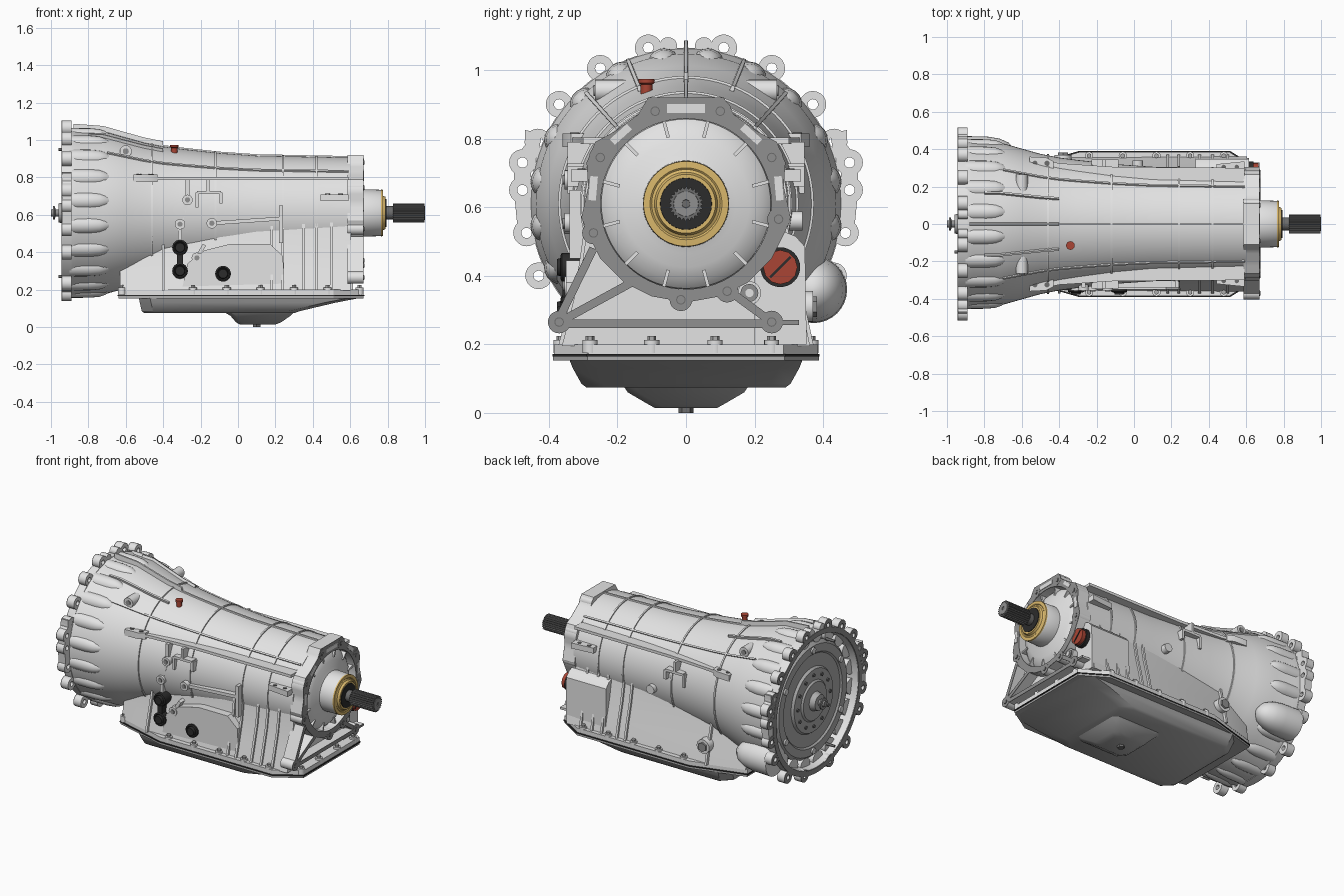
import bpy, bmesh
from math import sin, cos, pi, radians, hypot

cube = bpy.data.objects.get("Cube")
if cube:
    bpy.data.objects.remove(cube, do_unlink=True)


def material(name, r, g, b):
    m = bpy.data.materials.new(name)
    m.use_nodes = True
    m.diffuse_color = (r, g, b, 1)
    m.node_tree.nodes["Principled BSDF"].inputs["Base Color"].default_value = (r, g, b, 1)
    return m


CAST = material("cast_aluminium", .77, .77, .77)
FACE = material("machined_grey", .28, .28, .28)
PAN = material("pan_grey", .42, .42, .42)
STEEL = material("dark_steel", .15, .15, .15)
BLACK = material("black_rubber", .025, .025, .025)
GOLD = material("brass", .7, .48, .15)
RED = material("red_plastic", .4, .06, .035)
CZ = .61  # height of the shaft axis


def loft(name, rings, mat, loop=False):
    """Skin equal-length rings; cap both ends or close them into a tube."""
    bm = bmesh.new()
    vs = [[bm.verts.new(p) for p in ring] for ring in rings]
    n = len(vs[0])
    pairs = list(zip(vs, vs[1:])) + ([(vs[-1], vs[0])] if loop else [])
    for a, b in pairs:
        for i in range(n):
            j = (i + 1) % n
            bm.faces.new((a[i], a[j], b[j], b[i]))
    if not loop:
        bm.faces.new(vs[0][::-1])
        bm.faces.new(vs[-1])
    bmesh.ops.recalc_face_normals(bm, faces=bm.faces)
    me = bpy.data.meshes.new(name)
    bm.to_mesh(me)
    bm.free()
    me.materials.append(mat)
    me.shade_smooth()
    me.set_sharp_from_angle(angle=radians(32))
    ob = bpy.data.objects.new(name, me)
    bpy.context.collection.objects.link(ob)


def place(axis, t, u, v):
    return {"X": (t, u, v), "Y": (u, t, v), "Z": (u, v, t)}[axis]


def lathe(name, pts, mat, at=(0, CZ), axis="X", n=32, loop=False):
    """Turn (position, radius) points about a line parallel to an axis."""
    ang = [2 * pi * i / n for i in range(n)]
    loft(name, [[place(axis, t, at[0] + r * sin(a), at[1] + r * cos(a)) for a in ang]
                for t, r in pts], mat, loop)


def cyl(name, at, r, lo, hi, mat, axis="X", n=20):
    lathe(name, [(lo, r), (hi, r)], mat, at, axis, n)


def prism(name, poly, lo, hi, mat, axis="X"):
    loft(name, [[place(axis, t, u, v) for u, v in poly] for t in (lo, hi)], mat)


def bar(name, p, q, w, lo, hi, mat, axis="X"):
    dx, dy = q[0] - p[0], q[1] - p[1]
    k = w / 2 / hypot(dx, dy)
    nx, ny = -dy * k, dx * k
    prism(name, [(p[0] + nx, p[1] + ny), (q[0] + nx, q[1] + ny),
                 (q[0] - nx, q[1] - ny), (p[0] - nx, p[1] - ny)], lo, hi, mat, axis)


def outline(x0, x1, w, c, front=None, rear=None):
    """Rectangle with chamfered corners, optionally longer along x."""
    f, r = front or c, rear or c
    return [(x0 + f, -w), (x1 - r, -w), (x1, c - w), (x1, w - c),
            (x1 - r, w), (x0 + f, w), (x0, w - c), (x0, c - w)]


def polar(r, a):
    return r * sin(a), CZ + r * cos(a)


# Main case: open bell tapering to the rear
CASE = [(-.89, .452), (-.86, .443), (-.72, .437), (-.6, .403), (-.5, .375), (-.4, .355),
        (-.3, .342), (-.1, .32), (.1, .306), (.6, .296)]
lathe("main_case", [(-.8, .3), (-.8, .39), (-.935, .42), (-.935, .45)] + CASE, CAST, n=96)


def case_r(x):
    for (a, r), (b, s) in zip(CASE, CASE[1:]):
        if a <= x <= b:
            return r + (s - r) * (x - a) / (b - a)
    return CASE[-1][1]


def rib(name, a, xs, h, w=.014):
    rings = []
    for x in xs:
        ring = []
        for r, s in ((-.02, -w), (h, -w * .6), (h, w * .6), (-.02, w)):
            y, z = polar(case_r(x) + r, a)
            ring.append((x, y + s * cos(a) * .6, z - s * sin(a) * .6))
        rings.append(ring)
    loft(name, rings, CAST)


# Long ribs, hoops and bell fins
ALONG = [-.7, -.6, -.5, -.4, -.3, -.1, .1, .59]
for deg in (-42, 0, 42):
    rib("long_rib", radians(deg), ALONG, .008)
rib("top_fin", 0, [-.88, -.72, -.6, -.5, -.4], .028)
for deg in (-22, 22):
    rib("bell_fin", radians(deg), [-.8, -.72, -.6, -.5, -.4], .016)
for x in (-.46, -.12, .24, .42):
    r = case_r(x)
    lathe("hoop_rib", [(x - .007, r - .01), (x - .005, r + .006), (x + .005, r + .006),
                       (x + .007, r - .01)], CAST, n=72, loop=True)
for i in range(20):
    lathe("bell_scallop", [(-.9, .05), (-.79, .049), (-.74, .044), (-.71, .034), (-.69, .02)],
          CAST, polar(.409, 2 * pi * (i + .5) / 20), n=20)

# Bell flange with drilled ears
lathe("bell_flange", [(-.94, .42), (-.94, .455), (-.89, .455), (-.89, .42)], CAST, n=96, loop=True)
lathe("bell_joint_face", [(-.944, .422), (-.944, .454), (-.938, .454), (-.938, .422)],
      FACE, n=96, loop=True)
EARS = [(.11, 1.065), (.25, 1.005), (.37, .9), (.432, .79), (.477, .73), (.477, .65),
        (.465, .525), (.43, .4), (.3, .235), (.13, .178)]
for s in (-1, 1):
    for y, z in EARS:
        for mat, lo, hi in ((CAST, -.938, -.89), (FACE, -.943, -.938)):
            lathe("bell_ear", [(lo, .015), (lo, .039), (hi, .039), (hi, .015)], mat, (s * y, z),
                  n=20, loop=True)
    cyl("top_ear", (s * .052, 1.07), .026, -.94, -.89, CAST)
    prism("ear_corner", [(s * .42, .815), (s * .47, .825), (s * .47, .775), (s * .43, .76)],
          -.94, -.89, CAST)
    for (a, b), (c, d) in zip(EARS[3:6], EARS[4:7]):
        f = .02 / hypot(c - a, d - b)
        bar("ear_web", (s * (a + f * (c - a)), b + f * (d - b)),
            (s * (c - f * (c - a)), d - f * (d - b)), .05, -.94, -.89, CAST)
for z in (.95, .27):
    cyl("dowel", (-.15, z), .008, -.96, -.79, STEEL, n=12)

# Torque converter inside the bell
lathe("converter", [(-.8, .37), (-.89, .37), (-.91, .35), (-.91, .3), (-.9, .29), (-.9, .21),
                    (-.915, .2), (-.915, .13), (-.925, .12), (-.925, .06), (-.96, .05),
                    (-.96, .02)], PAN, n=64)
lathe("converter_pilot", [(-.95, .02), (-.975, .018), (-.98, .036), (-.988, .036),
                          (-.99, .02), (-1, .018)], FACE, n=24)
for i in range(12):
    cyl("converter_bolt", polar(.165, i * pi / 6), .012, -.922, -.9, STEEL, n=6)
for i in range(6):
    cyl("converter_lug", polar(.325, i * pi / 3), .02, -.92, -.9, CAST, n=12)
lathe("starter_bulge", [(-.9, .098), (-.78, .095), (-.72, .085), (-.67, .063), (-.64, .03),
                        (-.635, .005)], CAST, (.372, .36))

# Lower skirt joining the case to the pan
SKIRT = [(-.285, .56), (-.305, .42), (-.335, .3), (-.362, .195), (.362, .195), (.34, .3),
         (.31, .42), (.285, .56)]


def skirt_ring(x, k):
    return [(x, y * k, z) for y, z in SKIRT]


loft("lower_skirt", [skirt_ring(-.63, .8), skirt_ring(-.4, .98), skirt_ring(.605, 1)], CAST)
for x in (-.4, .18, .24, .35, .42, .5):
    loft("skirt_rib", [skirt_ring(x - .007, 1.03), skirt_ring(x + .007, 1.03)], CAST)
prism("side_housing", [(.2, .2), (.2, .54), (.26, .54), (.32, .515), (.347, .485), (.352, .2)],
      .33, .615, CAST)
prism("pump_bulge", [(-.3, .2), (-.27, .34), (-.18, .41), (-.04, .445), (.17, .445), (.24, .38),
                     (.25, .2)], -.35, -.25, CAST, "Y")

# Pan rail, gasket, bolts and oil pan
prism("pan_rail", outline(-.64, .67, .385, .1, .35, .16), .172, .2, CAST, "Z")
prism("pan_gasket", outline(-.645, .675, .39, .1, .35, .16), .165, .172, BLACK, "Z")
prism("pan_lip", outline(-.64, .67, .388, .1, .35, .16), .153, .165, PAN, "Z")
PANS = [(.155, -.53, .65, .34), (.13, -.525, .52, .33), (.085, -.515, .33, .305),
        (.074, -.5, .3, .29)]
loft("oil_pan", [[(x, y, z) for x, y in outline(a, b, w, .06)] for z, a, b, w in PANS], PAN)
SUMP = [(.09, -.09, .31, .19), (.06, -.04, .28, .17), (.025, -.01, .23, .11), (.014, .01, .2, .09)]
loft("sump", [[(x, y, z) for x, y in outline(a, b, w, .03)] for z, a, b, w in SUMP], PAN)
cyl("drain_plug", (.1, 0), .022, 0, .03, STEEL, "Z", 6)
spots = [(-.24 + .18 * i, s * .365) for i in range(5) for s in (-1, 1)]
spots += [(-.45, s * .31) for s in (-1, 1)]
spots += [(x, y) for x in (-.62, .65) for y in (-.28, -.1, .085, .25)]
for p in spots:
    cyl("bolt_boss", p, .022, .175, .212, CAST, "Z", 16)
    cyl("pan_bolt", p, .013, .205, .224, PAN, "Z", 6)

# Rear flange with its machined joint face
HALF = [(.11, .92), (.14, .87), (.21, .82), (.265, .79), (.29, .73), (.285, .66), (.305, .57),
        (.29, .53), (.25, .45), (.18, .38), (.1, .34)]
shape = HALF + [(0, .322)] + [(-y, z) for y, z in reversed(HALF)]
outer = []
for (a, b), (c, d) in zip(shape, shape[1:] + shape[:1]):
    outer += [(a + (c - a) * k / 4, b + (d - b) * k / 4) for k in range(4)]
inner = [(y * .249 / hypot(y, z - CZ), CZ + (z - CZ) * .249 / hypot(y, z - CZ)) for y, z in outer]
LAYERS = (("", CAST, .585, .667), ("_face", FACE, .667, .671))
LEGS = [((-.27, .48), (-.375, .265)), ((-.15, .385), (-.36, .27)), ((-.38, .26), (.25, .26)),
        ((.12, .36), (.25, .265))]
BOSSES = [(-.09, .88), (.1, .88), (-.25, .745), (.25, .745), (-.27, .525), (.27, .565),
          (-.015, .33), (-.37, .265), (.25, .265), (.12, .355)]
for tag, mat, lo, hi in LAYERS:
    loft("rear_flange" + tag, [[(x, y, z) for y, z in ring] for x, ring in
                               ((lo, inner), (lo, outer), (hi, outer), (hi, inner))], mat, True)
    for p, q in LEGS:
        bar("rear_leg" + tag, p, q, .024, lo, hi, mat)
    bar("rear_leg_end" + tag, (.25, .264), (.33, .264), .014, lo, hi, mat)
    for p in BOSSES:
        cyl("rear_boss" + tag, p, .033, lo, hi + .001, mat)
for p in BOSSES:
    cyl("rear_bolt_hole", p, .014, .665, .674, STEEL, n=16)
    cyl("rear_bolt_core", p, .011, .665, .676, FACE, n=16)
bar("flange_slot", (-.055, .888), (.055, .888), .026, .668, .674, CAST)
for s in (-1, 1):
    bar("flange_slot", (s * .165, .835), (s * .215, .79), .022, .668, .674, CAST)
    bar("flange_slot", (s * .268, .69), (s * .274, .62), .022, .668, .674, CAST)

# Domed rear cover, seal and splined output shaft
lathe("rear_cover", [(.6, .25), (.618, .247), (.64, .225), (.656, .185), (.666, .145),
                     (.672, .126), (.76, .124), (.768, .12)], CAST, n=64)
for i in range(12):
    a = (i + .5) * pi / 6
    bar("cover_rib", polar(.2, a), polar(.25, a), .01, .61, .655, CAST)
lathe("brass_seal", [(.765, .125), (.774, .124), (.775, .105), (.771, .1), (.775, .092),
                     (.789, .086), (.789, .07)], GOLD, n=48)
lathe("shaft_collar", [(.78, .077), (.793, .075), (.793, .03)], BLACK)
cyl("output_shaft", (0, CZ), .036, .78, .84, STEEL)
spline = [polar(.05 if i % 4 < 2 else .044, 2 * pi * i / 96) for i in range(96)]
prism("output_spline", spline, .83, .997, STEEL)
lathe("shaft_end", [(.99, .038), (1, .036), (1, .012), (.99, .01)], FACE)

# Rear connector and plug
cyl("connector_ring", (.275, .425), .058, .59, .64, BLACK, n=32)
cyl("connector", (.275, .425), .05, .6, .665, RED, n=12)
bar("connector_slot", (.245, .395), (.305, .455), .008, .66, .668, BLACK)
cyl("rear_plug", (.185, .35), .034, .59, .65, CAST)
cyl("rear_plug_face", (.185, .35), .026, .6, .656, FACE)
cyl("rear_plug_core", (.185, .35), .012, .6, .66, CAST)

# Breather on top
lathe("breather", [(.9, .017), (.958, .017), (.962, .023), (.974, .023)], RED, (-.34, -.115),
      "Z", 20)

# Side rails and mounting lugs on both sides
for s in (-1, 1):
    prism("side_rail", [(-.55, s * .2), (-.55, s * .355), (-.4, s * .325), (-.1, s * .305),
                        (.59, s * .3), (.59, s * .2)], .785, .803, CAST, "Z")
    prism("front_lug", [(-.56, s * .25), (-.43, s * .24), (-.43, s * .335), (-.47, s * .355),
                        (-.56, s * .36)], .775, .815, CAST, "Z")
    prism("rear_lug", [(.44, s * .24), (.59, s * .24), (.59, s * .335), (.44, s * .32)],
          .675, .71, CAST, "Z")
    for x in (-.53, -.465):
        cyl("lug_hole", (x, s * .325), .014, .81, .818, STEEL, "Z", 12)
    for x in (.48, .55):
        cyl("lug_hole", (x, s * .305), .012, .7, .713, STEEL, "Z", 12)
    lo, hi = sorted((s * .15, s * .265))
    cyl("upper_boss", (-.6, .94), .032, lo, hi, CAST, "Y")
    lo, hi = sorted((s * .2, s * .27))
    cyl("upper_boss_hole", (-.6, .94), .016, lo, hi, FACE, "Y")
    lo, hi = sorted((s * .28, s * .345))
    for p, q in (((-.22, .72), (-.09, .72)), ((-.22, .72), (-.22, .64)), ((-.09, .72), (-.09, .66)),
                 ((-.16, .79), (-.16, .72))):
        bar("side_bracket", p, q, .016, lo, hi, CAST, "Y")

# Front side: pressure lines, bosses and black plugs
for p in ((-.27, .68), (-.31, .55), (-.14, .555), (-.22, .37)):
    cyl("line_boss", p, .028, -.355, -.25, CAST, "Y")
    cyl("line_boss_cap", p, .014, -.36, -.3, FACE, "Y", 12)
for p, q in (((-.27, .79), (-.27, .68)), ((-.27, .68), (-.31, .55)), ((-.31, .55), (-.31, .43)),
             ((-.14, .555), (.23, .58)), ((.23, .65), (.23, .45)), ((-.22, .37), (-.18, .44))):
    bar("pressure_line", p, q, .02, -.34, -.25, CAST, "Y")
for p in ((-.31, .425), (-.31, .3), (-.08, .285)):
    lathe("black_plug", [(-.28, .042), (-.362, .042), (-.366, .034), (-.36, .028), (-.376, .024)],
          BLACK, p, "Y", 24)
bar("plug_link", (-.31, .425), (-.31, .3), .032, -.36, -.28, BLACK, "Y")

# Back side: sensor boss and casting bosses
cyl("sensor_boss", (-.38, .31), .045, .27, .37, CAST, "Y")
cyl("sensor_cap", (-.38, .31), .03, .3, .382, FACE, "Y", 6)
cyl("cast_boss", (.02, .56), .028, .25, .34, CAST, "Y")
